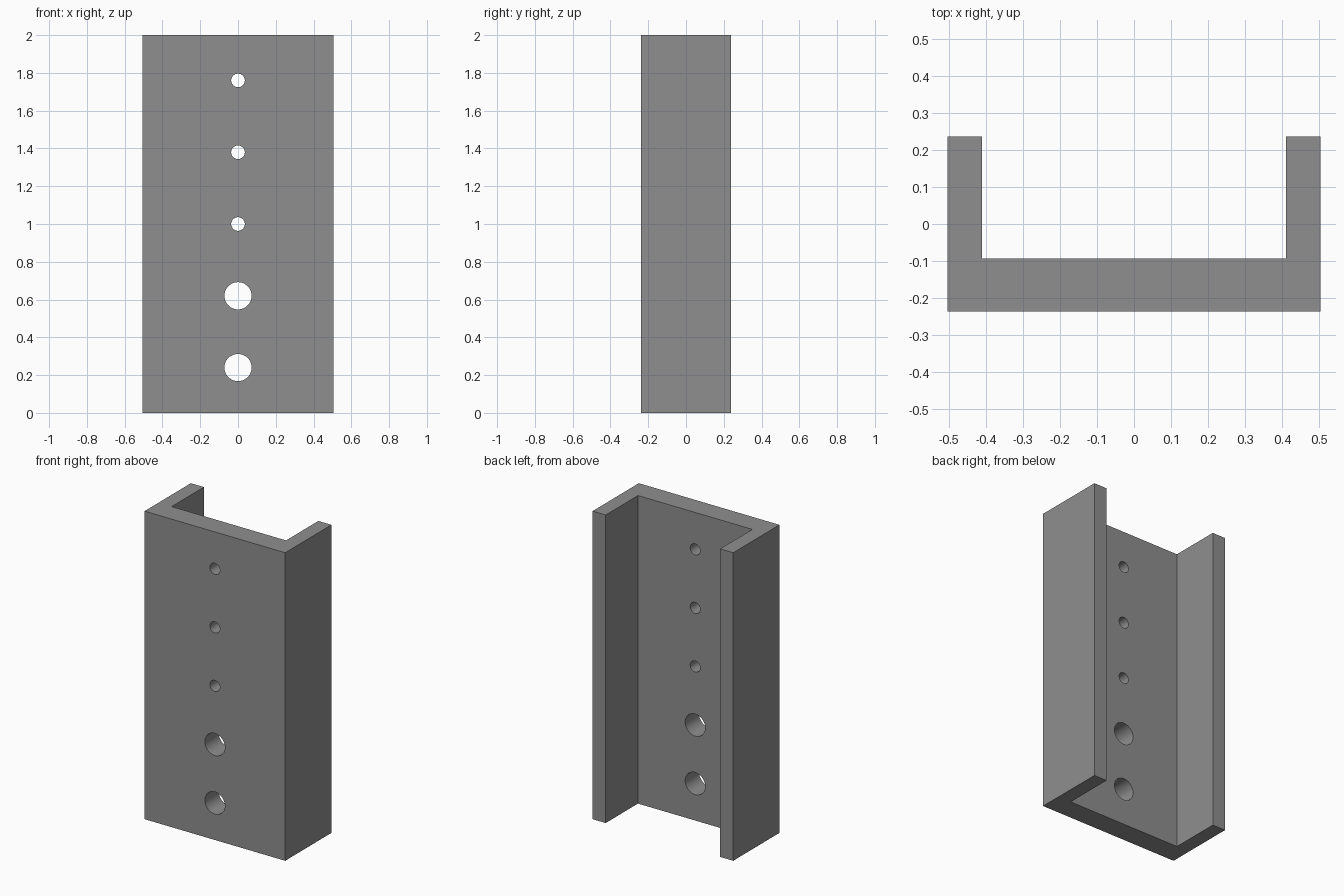
import bpy
import bmesh
import math

if "Cube" in bpy.data.objects:
    bpy.data.objects.remove(bpy.data.objects["Cube"])

grey = bpy.data.materials.new("mid_grey")
grey.diffuse_color = (0.275, 0.275, 0.275, 1)
grey.use_nodes = True
grey.node_tree.nodes["Principled BSDF"].inputs["Base Color"].default_value = grey.diffuse_color

HEIGHT = 2.0
X_OUT, X_IN = 0.505, 0.411       # outer and inner faces of the side flanges
Y_FRONT, Y_WEB, Y_BACK = -0.237, -0.094, 0.237

# U-shaped channel: extruded cross-section
profile = [(-X_OUT, Y_FRONT), (X_OUT, Y_FRONT), (X_OUT, Y_BACK), (X_IN, Y_BACK),
           (X_IN, Y_WEB), (-X_IN, Y_WEB), (-X_IN, Y_BACK), (-X_OUT, Y_BACK)]
bm = bmesh.new()
base = bm.faces.new([bm.verts.new((x, y, 0)) for x, y in profile])
ext = bmesh.ops.extrude_face_region(bm, geom=[base])
top = [g for g in ext["geom"] if isinstance(g, bmesh.types.BMVert)]
bmesh.ops.translate(bm, verts=top, vec=(0, 0, HEIGHT))
bmesh.ops.recalc_face_normals(bm, faces=bm.faces)
mesh = bpy.data.meshes.new("channel_bracket")
bm.to_mesh(mesh)
bm.free()
mesh.materials.append(grey)
channel = bpy.data.objects.new("channel_bracket", mesh)
bpy.context.collection.objects.link(channel)


def drill(z, radius):
    """Cut a round hole through the front web at height z."""
    bpy.ops.mesh.primitive_cylinder_add(
        vertices=48, radius=radius, depth=0.4,
        location=(0, (Y_FRONT + Y_WEB) / 2, z), rotation=(math.pi / 2, 0, 0))
    cutter = bpy.context.object
    cutter.name = "hole_cutter"
    cutter.hide_render = True
    cutter.data.materials.append(grey)
    mod = channel.modifiers.new("hole", "BOOLEAN")
    mod.operation = "DIFFERENCE"
    mod.solver = "EXACT"
    mod.object = cutter
    bpy.context.view_layer.objects.active = channel
    bpy.ops.object.modifier_apply(modifier=mod.name)
    bpy.data.objects.remove(cutter, do_unlink=True)


# Two large holes below three small ones, evenly spaced
for i, radius in enumerate([0.072, 0.072, 0.036, 0.036, 0.036]):
    drill(0.24 + 0.38 * i, radius)

# Smooth hole walls, sharp edges elsewhere
bpy.ops.object.select_all(action="DESELECT")
channel.select_set(True)
bpy.context.view_layer.objects.active = channel
bpy.ops.object.shade_smooth_by_angle(angle=math.radians(30))
